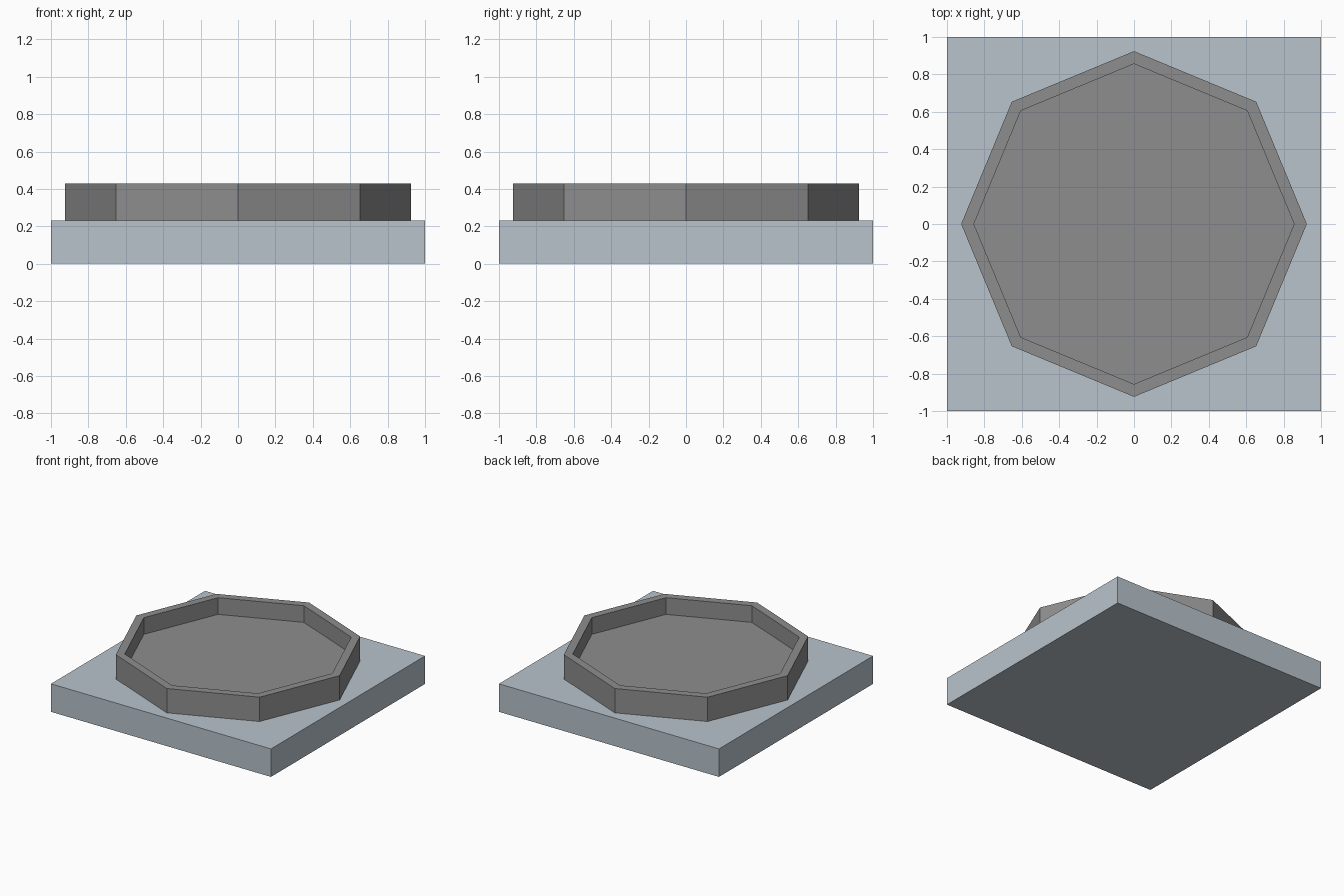
import bpy, bmesh
from math import pi, cos, sin

if "Cube" in bpy.data.objects:
    bpy.data.objects.remove(bpy.data.objects["Cube"])

BASE_TOP, RIM_TOP, FLOOR = 0.23, 0.43, 0.293
R_OUT, R_IN, SIDES = 0.924, 0.856, 8


def material(name, rgb):
    mat = bpy.data.materials.new(name)
    mat.diffuse_color = (*rgb, 1)
    mat.use_nodes = True
    mat.node_tree.nodes["Principled BSDF"].inputs["Base Color"].default_value = mat.diffuse_color
    return mat


# Square base slab
bpy.ops.mesh.primitive_cube_add(size=1, location=(0, 0, BASE_TOP / 2))
base = bpy.context.object
base.name = "base_slab"
base.scale = (2, 2, BASE_TOP)
base.data.materials.append(material("blue_grey", (0.48, 0.55, 0.60)))

# Octagonal tray: rings run from outer bottom over the rim to the recessed floor
bm = bmesh.new()
rings = []
for r, z in ((R_OUT, BASE_TOP), (R_OUT, RIM_TOP), (R_IN, RIM_TOP), (R_IN, FLOOR)):
    rings.append([bm.verts.new((r * cos(2 * pi * i / SIDES), r * sin(2 * pi * i / SIDES), z))
                  for i in range(SIDES)])
for a, b in zip(rings, rings[1:]):
    for i in range(SIDES):
        j = (i + 1) % SIDES
        bm.faces.new((a[i], a[j], b[j], b[i]))
bm.faces.new(rings[0][::-1])
bm.faces.new(rings[-1])
bmesh.ops.recalc_face_normals(bm, faces=bm.faces)
mesh = bpy.data.meshes.new("octagonal_tray")
bm.to_mesh(mesh)
bm.free()
tray = bpy.data.objects.new("octagonal_tray", mesh)
bpy.context.collection.objects.link(tray)
mesh.materials.append(material("dark_grey", (0.27, 0.27, 0.27)))
